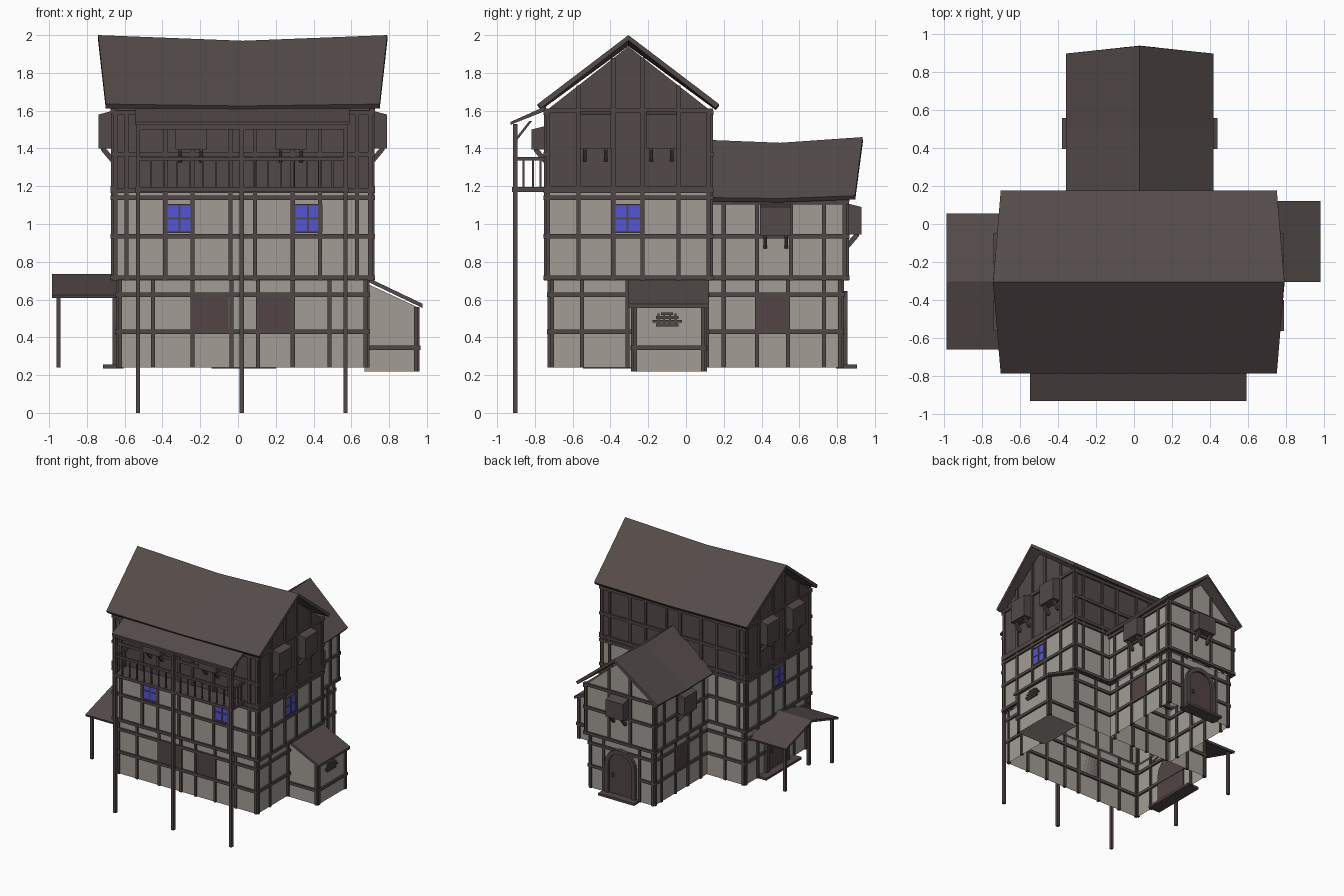
import bpy, bmesh, math
from mathutils import Vector

if "Cube" in bpy.data.objects:
    bpy.data.objects.remove(bpy.data.objects["Cube"])


def material(name, rgb):
    m = bpy.data.materials.new(name)
    m.diffuse_color = (*rgb, 1)
    m.use_nodes = True
    m.node_tree.nodes["Principled BSDF"].inputs["Base Color"].default_value = m.diffuse_color
    return m


PLASTER = material("plaster", (0.36, 0.335, 0.30))
TIMBER = material("timber", (0.082, 0.064, 0.062))
BOARD = material("dark_boards", (0.085, 0.068, 0.064))
ROOF = material("roof_shingle", (0.09, 0.071, 0.067))
DOOR = material("door_wood", (0.085, 0.058, 0.056))
GLASS = material("blue_glass", (0.09, 0.09, 0.68))

parts = {}


def solid(name, mat, pts, vec):
    """Extrude a planar polygon by a vector into the named part."""
    bm = parts.setdefault(name, (bmesh.new(), mat))[0]
    a = [bm.verts.new(p) for p in pts]
    b = [bm.verts.new(Vector(p) + Vector(vec)) for p in pts]
    bm.faces.new(a)
    bm.faces.new(b[::-1])
    for i in range(len(a)):
        j = (i + 1) % len(a)
        bm.faces.new((a[i], b[i], b[j], a[j]))


def box(name, mat, x0, x1, y0, y1, z0, z1):
    solid(name, mat, [(x0, y0, z0), (x1, y0, z0), (x1, y1, z0), (x0, y1, z0)], (0, 0, z1 - z0))


# A wall is (axis it faces, position, sign); s runs along it, d points outward
def P(w, s, d, z):
    return Vector((w[1] + w[2] * d, s, z) if w[0] == 'x' else (s, w[1] + w[2] * d, z))


def section(name, mat, w, prof, s0, s1):
    """Profile of (d, z) swept along the wall."""
    solid(name, mat, [P(w, s0, d, z) for d, z in prof], P(w, s1, 0, 0) - P(w, s0, 0, 0))


def plate(name, mat, w, pts, d0, d1):
    """Outline of (s, z) given depth out of the wall."""
    solid(name, mat, [P(w, s, d0, z) for s, z in pts], P(w, 0, d1, 0) - P(w, 0, d0, 0))


def bar(name, mat, w, s0, s1, z0, z1, d0=-.012, d1=.012):
    section(name, mat, w, [(d0, z0), (d1, z0), (d1, z1), (d0, z1)], s0, s1)


def shell(name, mat, x0, x1, y0, y1, z0, z1):
    """Four walls, open below and above."""
    bm = parts.setdefault(name, (bmesh.new(), mat))[0]
    c = [(x0, y0), (x1, y0), (x1, y1), (x0, y1)]
    lo = [bm.verts.new((*p, z0)) for p in c]
    hi = [bm.verts.new((*p, z1)) for p in c]
    for i in range(4):
        j = (i + 1) % 4
        bm.faces.new((lo[i], lo[j], hi[j], hi[i]))


def frame(name, w, ends, uprights, z0, z1, rails):
    for s in uprights:
        bar(name, TIMBER, w, s - .011, s + .011, z0, z1(s) if callable(z1) else z1)
    for z in rails:
        bar(name, TIMBER, w, ends[0] - .012, ends[1] + .012, z - .012, z + .012, -.014, .015)


def window(w, s, z, r=.072):
    bar("window_glass", GLASS, w, s - r, s + r, z - r, z + r, 0, .008)
    for t in (-r, 0, r):
        bar("window_bars", TIMBER, w, s + t - .006, s + t + .006, z - r, z + r, 0, .013)
        bar("window_bars", TIMBER, w, s - r, s + r, z + t - .005, z + t + .005, 0, .012)


def oriel(w, s, z, h):
    section("oriel_box", BOARD, w, [(0, z), (.078, z), (.078, z + h - .02), (0, z + h)], s - .082, s + .082)
    for t in (-.055, .055):
        section("oriel_brace", TIMBER, w, [(0, z - .07), (.015, z - .07), (.065, z - .01), (.065, z), (.04, z), (0, z - .045)],
                s + t - .009, s + t + .009)


def arch_door(w, s, r, zs, step):
    arc = [(math.cos(math.pi * i / 8), math.sin(math.pi * i / 8)) for i in range(9)]
    inner = [(s + r, .25)] + [(s + r * c, zs + r * q) for c, q in arc] + [(s - r, .25)]
    R = r + .035
    outer = [(s + R, .25)] + [(s + R * c, zs + R * q) for c, q in arc] + [(s - R, .25)]
    plate("door_leaf", DOOR, w, inner, -.01, .014)
    for i in range(len(inner) - 1):
        plate("door_surround", TIMBER, w, [inner[i], outer[i], outer[i + 1], inner[i + 1]], -.01, .03)
    bar("door_handle", TIMBER, w, s + r * .6, s + r * .75, .40, .43, .014, .026)
    bar("door_step", TIMBER, w, s - step, s + step, .235, .255, -.03, .08)


def roof(name, axis, rows, v, half, t):
    """rows: (u at ridge, u at eave, ridge z, eave z) along the ridge."""
    bm = bmesh.new()
    grid = []
    for ur, ue, zr, ze in rows:
        row = [(ue, v - half, ze), (ur, v, zr), (ue, v + half, ze)]
        grid.append([bm.verts.new(p if axis == 'x' else (p[1], p[0], p[2])) for p in row])
    for a, b in zip(grid, grid[1:]):
        for k in (0, 1):
            bm.faces.new((a[k], b[k], b[k + 1], a[k + 1]))
    bm.normal_update()
    for f in bm.faces:
        if f.normal.z < 0:
            f.normal_flip()
    ob = finish(name, bm, ROOF)
    m = ob.modifiers.new("thickness", 'SOLIDIFY')
    m.thickness, m.offset = t, -1


def finish(name, bm, mat):
    me = bpy.data.meshes.new(name)
    bm.to_mesh(me)
    bm.free()
    me.materials.append(mat)
    ob = bpy.data.objects.new(name, me)
    bpy.context.collection.objects.link(ob)
    return ob


CX, WX, RY = .025, .03, -.305   # main centre, wing centre, main ridge
# Main house: ground floor, jettied middle floor, boarded gable floor
shell("main_ground_walls", PLASTER, CX - .66, CX + .66, -.72, .11, .24, .70)
shell("main_middle_walls", PLASTER, CX - .685, CX + .685, -.74, .13, .70, 1.18)
solid("main_upper_walls", BOARD, [(CX - .685, -.74, 1.18), (CX - .685, .13, 1.18), (CX - .685, .13, 1.60),
                                  (CX - .685, RY, 1.94), (CX - .685, -.74, 1.60)], (1.37, 0, 0))
gable = lambda s: 1.94 - .78 * abs(s - RY)
xs_g = [CX + t for t in (-.65, -.475, -.265, -.06, .08, .265, .46, .65)]
xs_m = [CX + t for t in (-.675, -.615, -.41, -.265, -.065, .065, .265, .41, .605, .675)]
ys_m = [-.73, -.57, -.385, -.23, -.04, .12]
for w_y, sg in ((0, -1), (1, 1)):
    g, m = ('y', (-.72, .11)[w_y], sg), ('y', (-.74, .13)[w_y], sg)
    frame("ground_timbers", g, (CX - .66, CX + .66), xs_g, .24, .70, (.43, .625))
    frame("middle_timbers", m, (CX - .685, CX + .685), xs_m, .70, 1.18, (.715, .935, 1.14, 1.175))
    frame("upper_timbers", m, (CX - .685, CX + .685), xs_m, 1.18, 1.60, (1.37, 1.59))
for sg in (-1, 1):
    g, m = ('x', CX + sg * .66, sg), ('x', CX + sg * .685, sg)
    frame("ground_timbers", g, (-.72, .11), (-.71, -.55, -.31, -.06, .10), .24, .70, (.43, .625))
    frame("middle_timbers", m, (-.74, .13), ys_m, .70, 1.18, (.715, .935, 1.14, 1.175))
    frame("gable_timbers", m, (-.74, .13), ys_m, 1.18, gable, (1.19, 1.60))
    window(m, -.31, 1.03)
    for y in (-.48, -.13):
        oriel(m, y, 1.40, .20)
roof("main_roof", 'x', [(-.74, -.70, 2.0, 1.635), (CX, CX, 1.97, 1.625), (.79, .75, 2.0, 1.635)], RY, .48, .028)

# Front openings
front_g, front_m = ('y', -.72, -1), ('y', -.74, -1)
for x in (-.145, .195):
    bar("ground_shutter", DOOR, front_g, x - .095, x + .095, .435, .62, 0, .009)
for x in (-.31, .37):
    window(front_m, x, 1.03)
for x in (-.25, .28):
    oriel(front_m, x, 1.395, .125)

# Rear wing
shell("wing_ground_walls", PLASTER, WX - .305, WX + .305, .11, .825, .24, .70)
solid("wing_gable", PLASTER, [(WX - .33, .85, 1.12), (WX + .33, .85, 1.12), (WX, .85, 1.40)], (0, -.72, 0))
shell("wing_middle_walls", PLASTER, WX - .33, WX + .33, .13, .85, .70, 1.12)
ys_w = (.20, .375, .555, .73, .84)
for sg in (-1, 1):
    g, m = ('x', WX + sg * .305, sg), ('x', WX + sg * .33, sg)
    frame("wing_ground_timbers", g, (.12, .825), (.20, .375, .54, .73, .815), .24, .70, (.43, .625))
    frame("wing_middle_timbers", m, (.14, .85), ys_w, .70, 1.12, (.715, .935, 1.115))
    bar("ground_shutter", DOOR, g, .385, .53, .44, .615, 0, .009)
    oriel(m, .475, .94, .17)
back_g, back_m = ('y', .825, 1), ('y', .85, 1)
frame("wing_ground_timbers", back_g, (WX - .305, WX + .305), (WX - .295, WX - .17, WX + .17, WX + .295), .24, .70, (.625,))
for s in (-1, 1):
    bar("wing_ground_timbers", TIMBER, back_g, *sorted((WX + s * .16, WX + s * .31)), .418, .442)
frame("wing_gable_timbers", back_m, (WX - .33, WX + .33), [WX + t for t in (-.32, -.1, .1, .32)], .70,
      lambda s: 1.40 - .85 * abs(s - WX), (.715, .935, 1.13))
oriel(back_m, WX, .945, .165)
arch_door(back_g, WX, .11, .50, .17)
roof("wing_roof", 'y', [(.12, .12, 1.445, 1.14), (.50, .50, 1.43, 1.135), (.935, .895, 1.46, 1.15)], WX, .387, .026)

# Balcony on tall posts
for x in (-.53, .02, .57):
    box("balcony_post", TIMBER, x - .011, x + .011, -.917, -.893, 0, 1.53)
    section("balcony_brace", TIMBER, front_m, [(.165, 1.43), (.165, 1.45), (.09, 1.545), (.075, 1.545)], x - .008, x + .008)
box("balcony_floor", TIMBER, -.545, .585, -.92, -.74, 1.17, 1.195)
box("balcony_rail", TIMBER, -.53, .57, -.913, -.897, 1.335, 1.355)
box("balcony_beam", TIMBER, -.53, .57, -.913, -.897, 1.50, 1.53)
for i in range(1, 16):
    x = -.53 + 1.1 * i / 16
    box("balcony_baluster", TIMBER, x - .005, x + .005, -.91, -.90, 1.19, 1.34)
for x in (-.53, .57):
    box("balcony_rail", TIMBER, x - .008, x + .008, -.91, -.74, 1.335, 1.355)
    for y in (-.86, -.81, -.77):
        box("balcony_baluster", TIMBER, x - .005, x + .005, y - .005, y + .005, 1.19, 1.34)
section("balcony_roof", ROOF, front_m, [(0, 1.60), (0, 1.625), (.19, 1.54), (.19, 1.525)], -.545, .59)

# Lean-to shed on the right
right_g = ('x', CX + .66, 1)
section("shed_walls", PLASTER, right_g, [(-.015, .22), (.265, .22), (.265, .56), (-.015, .69)], -.28, .10)
section("shed_roof", ROOF, right_g, [(-.01, .70), (-.01, .722), (.293, .577), (.293, .555)], -.305, .122)
shed_f = ('x', .95, 1)
frame("shed_timbers", shed_f, (-.28, .10), (-.27, .09), .22, .56, (.345,))
for y, sg in ((-.28, -1), (.10, 1)):
    frame("shed_timbers", ('y', y, sg), (.69, .94), (.942,), .22, .56, (.345,))
for half, z in ((.06, .465), (.078, .485), (.06, .505), (.032, .525)):
    bar("shed_vent", TIMBER, shed_f, -.10 - half, -.10 + half, z - .007, z + .007, 0, .012)
for t in (-.045, -.015, .015, .045):
    bar("shed_vent", TIMBER, shed_f, -.105 + t, -.095 + t, .46, .525, 0, .008)

# Porch canopy and door on the left
roof("porch_roof", 'x', [(-.985, -.985, .735, .625), (-.63, -.63, .735, .625)], -.302, .358, .018)
for y in (-.62, .015):
    box("porch_post", TIMBER, -.961, -.939, y - .011, y + .011, .24, .625)
arch_door(('x', CX - .66, -1), -.305, .12, .48, .24)

for name, (bm, mat) in parts.items():
    if not name.endswith("_walls") or "upper" in name or "shed" in name:
        bmesh.ops.recalc_face_normals(bm, faces=bm.faces)
    finish(name, bm, mat)
